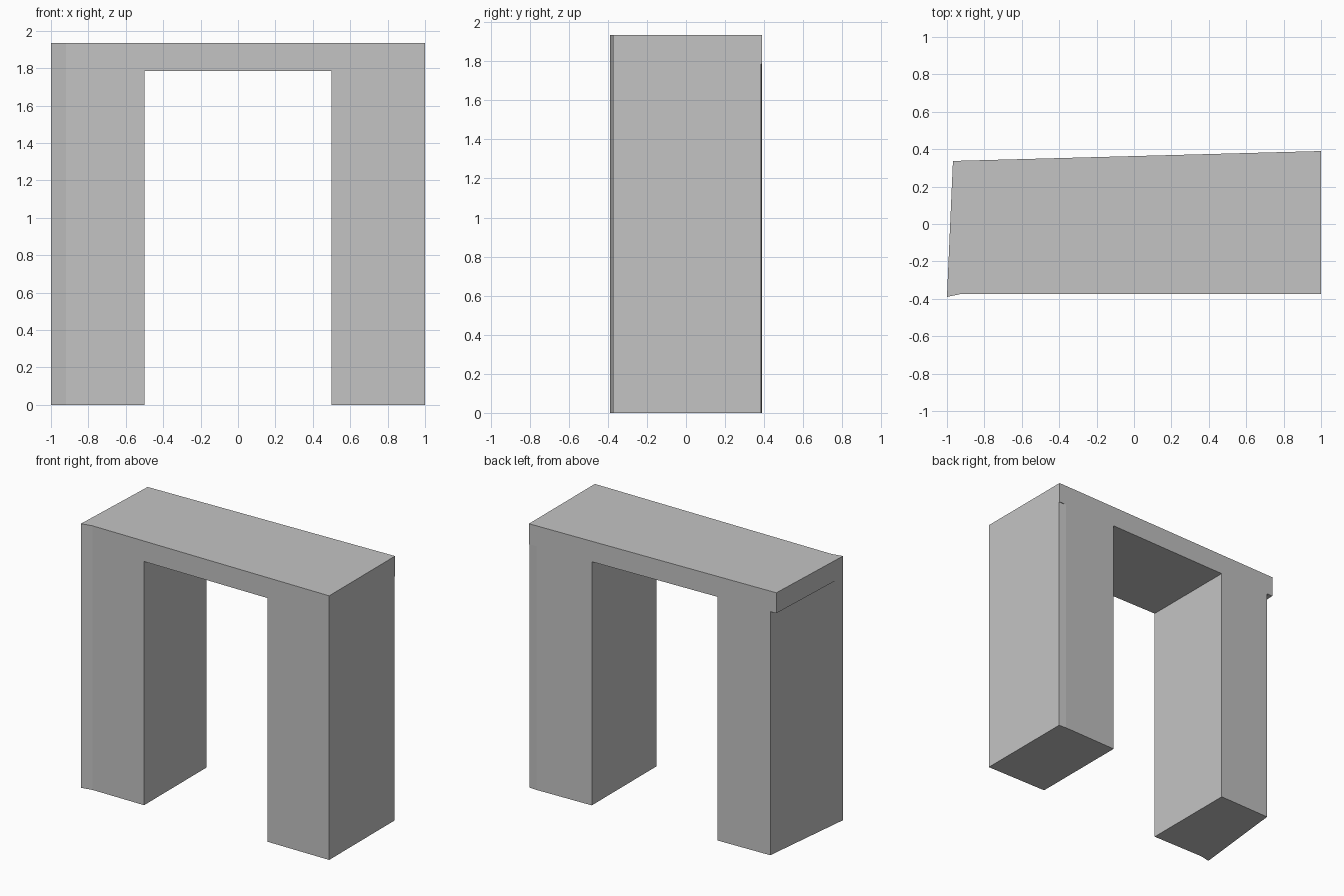
import bpy
import bmesh

default = bpy.data.objects.get("Cube")
if default:
    bpy.data.objects.remove(default, do_unlink=True)

TOP, SOFFIT = 1.935, 1.785
HALF_OPENING = 0.5
FRONT = -0.373

# Single stone grey
grey = bpy.data.materials.new("stone grey")
grey.diffuse_color = (0.55, 0.55, 0.55, 1)
grey.use_nodes = True
grey.node_tree.nodes["Principled BSDF"].inputs["Base Color"].default_value = grey.diffuse_color


def back_y(x):
    """Back wall runs at a slight slant from one end to the other."""
    return 0.337 + (x + 0.968) * 0.053 / 1.968


def prism(name, plan, z0, z1):
    """Extrude a plan outline upwards into a solid block."""
    bm = bmesh.new()
    base = bm.faces.new([bm.verts.new((x, y, z0)) for x, y in plan])
    result = bmesh.ops.extrude_face_region(bm, geom=[base], use_keep_orig=True)
    lifted = [v for v in result["geom"] if isinstance(v, bmesh.types.BMVert)]
    bmesh.ops.translate(bm, verts=lifted, vec=(0, 0, z1 - z0))
    bmesh.ops.recalc_face_normals(bm, faces=bm.faces)
    mesh = bpy.data.meshes.new(name)
    bm.to_mesh(mesh)
    bm.free()
    mesh.materials.append(grey)
    obj = bpy.data.objects.new(name, mesh)
    bpy.context.collection.objects.link(obj)
    return obj


# Flared front corner shared by the lintel and the right leg
flare = [(-1, -0.39), (-0.92, FRONT)]

# Lintel spanning both legs, overhanging the right leg at the back
prism("lintel", flare + [(1, FRONT), (1, 0.39), (-0.968, 0.337)], SOFFIT, TOP)

# Right leg, its outer side tapering in towards the back
prism("right_leg", flare + [(-HALF_OPENING, FRONT),
                            (-HALF_OPENING, back_y(-HALF_OPENING)),
                            (-0.92, back_y(-0.92))], 0, SOFFIT)

# Left leg, with a slightly eased back corner
prism("left_leg", [(HALF_OPENING, FRONT), (1, FRONT), (1, 0.384),
                   (0.94, back_y(0.94)),
                   (HALF_OPENING, back_y(HALF_OPENING))], 0, SOFFIT)
